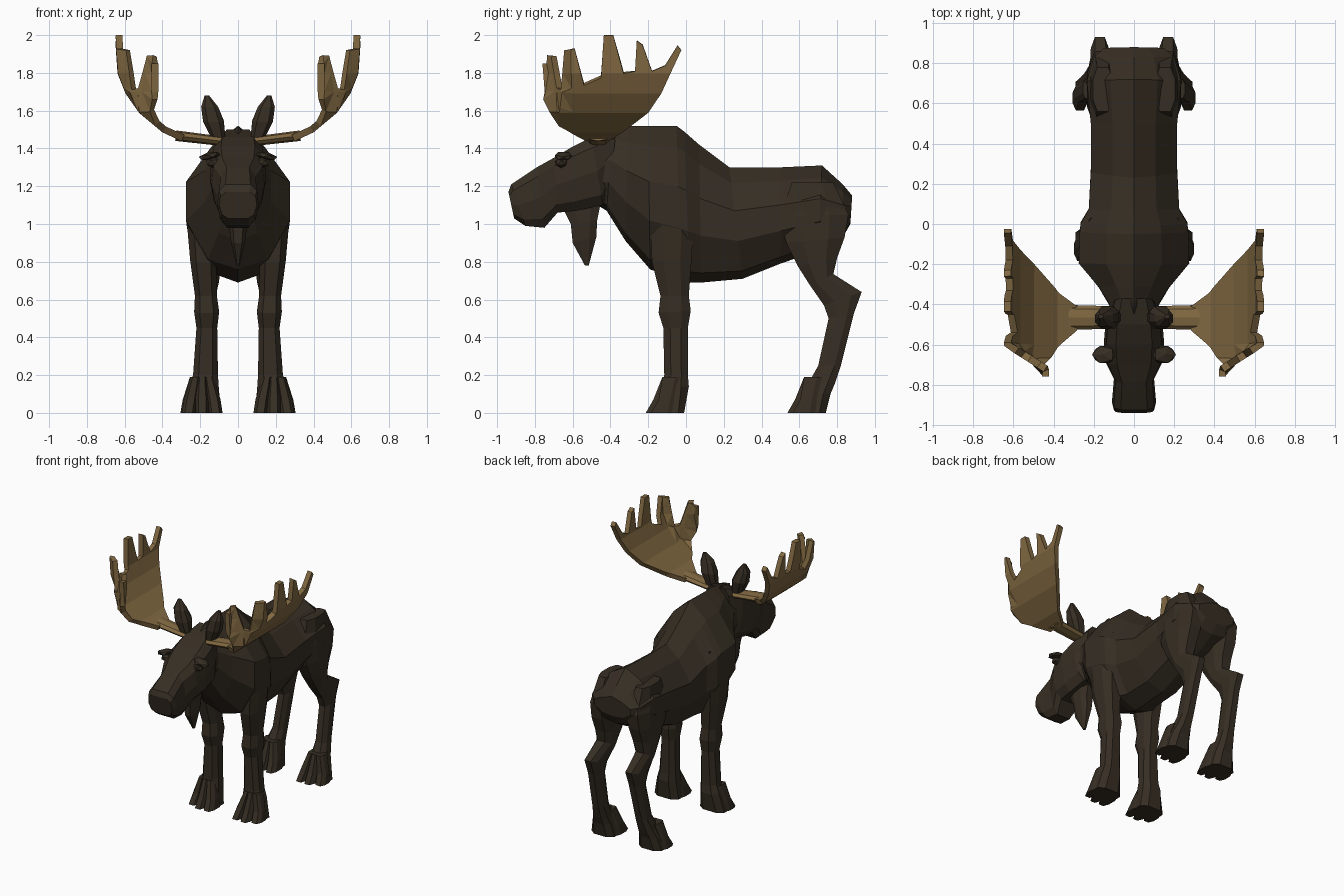
import bpy, bmesh
from mathutils import Matrix, Vector

cube = bpy.data.objects.get("Cube")
if cube:
    bpy.data.objects.remove(cube, do_unlink=True)


def material(name, rgb):
    m = bpy.data.materials.new(name)
    m.use_nodes = True
    m.diffuse_color = (*rgb, 1)
    bsdf = next(n for n in m.node_tree.nodes if n.type == 'BSDF_PRINCIPLED')
    bsdf.inputs["Base Color"].default_value = (*rgb, 1)
    bsdf.inputs["Roughness"].default_value = 0.9
    return m


FUR = material("dark brown fur", (0.037, 0.027, 0.017))
HORN = material("tan antler", (0.22, 0.14, 0.054))


def finish(name, bm, mat, mirror=False, thickness=0):
    bmesh.ops.recalc_face_normals(bm, faces=bm.faces[:])
    me = bpy.data.meshes.new(name)
    bm.to_mesh(me)
    bm.free()
    me.materials.append(mat)
    ob = bpy.data.objects.new(name, me)
    bpy.context.scene.collection.objects.link(ob)
    if thickness:
        s = ob.modifiers.new("Thickness", 'SOLIDIFY')
        s.thickness, s.offset = thickness, 0
    if mirror:
        ob.modifiers.new("Mirror", 'MIRROR').use_clip = False
    return ob


# Half cross-sections: (share of half width, share of the way from end to start)
TORSO = [(0, 1), (.5, .86), (1, .61), (1, .34), (.58, .07), (0, 0)]
HEAD = [(.6, 1), (.92, .85), (1, .5), (.85, .15), (.55, 0)]
LIMB = [(.55, 1), (1, .72), (1, .28), (.55, 0)]


def loft(name, profile, rings, mirror=False):
    """Each ring: start y, z, end y, z, half width, optional centre x."""
    bm = bmesh.new()
    loops = []
    for y1, z1, y2, z2, w, *cx in rings:
        a, b = Vector((0, y1, z1)), Vector((0, y2, z2))
        c = cx[0] if cx else 0
        left = [(-f, t) for f, t in reversed(profile) if f > 0]
        loops.append([bm.verts.new(b.lerp(a, t) + Vector((c + f * w, 0, 0)))
                      for f, t in profile + left])
    n = len(loops[0])
    for p, q in zip(loops, loops[1:]):
        for i in range(n):
            j = (i + 1) % n
            bm.faces.new((p[i], p[j], q[j], q[i]))
    bm.faces.new(loops[0])
    bm.faces.new(loops[-1])
    return finish(name, bm, FUR, mirror)


# Body from rump to neck
loft("body", TORSO, [
    (.88, 1.15, .87, 1.0, .15), (.83, 1.21, .83, .93, .2),
    (.72, 1.31, .70, .86, .235), (.5, 1.30, .5, .79, .215),
    (.23, 1.30, .3, .71, .215), (.07, 1.42, .08, .69, .225),
    (-.01, 1.49, .02, .69, .265), (-.05, 1.52, -.03, .70, .27),
    (-.2, 1.52, -.19, .76, .275), (-.31, 1.52, -.32, .91, .175),
    (-.39, 1.51, -.42, 1.07, .12), (-.46, 1.47, -.47, 1.1, .12)])

# Head and muzzle
loft("head", HEAD, [
    (-.37, 1.5, -.40, 1.2, .1), (-.5, 1.46, -.44, 1.1, .14),
    (-.6, 1.41, -.58, 1.07, .15), (-.70, 1.35, -.68, 1.06, .14),
    (-.79, 1.3, -.75, .98, .1), (-.925, 1.21, -.85, .99, .11),
    (-.94, 1.17, -.91, 1.03, .1)])

# Throat flap
loft("dewlap", LIMB, [
    (-.66, 1.1, -.45, 1.12, .05), (-.61, 1.0, -.47, 1.02, .05),
    (-.6, .9, -.475, .93, .038), (-.535, .78, -.515, .78, .008)])

# Ears
loft("ears", LIMB, [
    (-.5, 1.44, -.43, 1.44, .035, .1), (-.52, 1.54, -.41, 1.55, .055, .13),
    (-.51, 1.62, -.43, 1.62, .045, .15), (-.47, 1.68, -.45, 1.68, .012, .165)],
    mirror=True)

# Brows and eyes
bm = bmesh.new()
for centre, size, tilt in (((.15, -.65, 1.36), (.065, .05, .022), .25),
                           ((.13, -.66, 1.325), (.045, .035, .03), 0)):
    bmesh.ops.create_icosphere(
        bm, subdivisions=1, radius=1,
        matrix=Matrix.Translation(centre) @ Matrix.Rotation(tilt, 4, 'Y')
        @ Matrix.Diagonal((*size, 1)))
finish("eyes", bm, FUR, mirror=True)

# Legs, running down into the hoof heels
loft("front_legs", LIMB, [
    (-.17, 1.22, .03, 1.22, .06, .185), (-.19, 1.0, .04, 1.0, .08, .19),
    (-.18, .8, .03, .82, .07, .183),
    (-.135, .62, .015, .62, .058, .17), (-.145, .53, .025, .54, .066, .166),
    (-.12, .45, .01, .45, .055, .165), (-.115, .2, .01, .2, .066, .172),
    (-.13, .13, .015, .14, .078, .18), (-.12, 0, -.01, 0, .1, .19)], mirror=True)
loft("hind_legs", LIMB, [
    (.56, 1.22, .78, 1.22, .05, .155), (.5, 1.04, .86, 1.05, .075, .155),
    (.53, .9, .84, .93, .08, .155),
    (.59, .78, .8, .82, .07, .157), (.66, .67, .78, .735, .06, .162),
    (.73, .57, .93, .64, .045, .17), (.755, .5, .89, .53, .042, .17),
    (.7, .25, .82, .25, .045, .18), (.65, .16, .79, .16, .058, .188),
    (.63, .1, .765, .1, .075, .193), (.62, 0, .74, 0, .095, .197)], mirror=True)

# Split toes, inner to outer
for name, y, shift in (("front", -.21, 0), ("hind", .54, .007)):
    for label, x, step in (("inner", .118, 0), ("middle", .19, -.003),
                           ("outer", .262, .025)):
        x += shift
        near = .5 * x + .095
        loft(f"{name}_{label}_toes", LIMB, [
            (y + .085, .19, y + .18, .19, .025, near),
            (y + .04 + step, .07, y + .15, .07, .036, .85 * x + .028),
            (y + step, 0, y + .15, 0, .036, x)], mirror=True)

# Antler palms: flat outline cut into bands, then bent outward
OUTLINE = [
    (-.53, 1.455), (-.41, 1.455), (-.32, 1.51), (-.2, 1.6), (-.13, 1.7),
    (-.025, 1.92), (-.045, 1.945), (-.11, 1.84), (-.18, 1.81),
    (-.23, 1.95), (-.26, 1.97), (-.27, 1.81), (-.33, 1.8),
    (-.385, 2.0), (-.435, 2.0), (-.45, 1.78), (-.54, 1.74),
    (-.59, 1.93), (-.63, 1.92), (-.65, 1.71), (-.67, 1.72),
    (-.7, 1.89), (-.72, 1.89), (-.73, 1.85), (-.76, 1.85),
    (-.745, 1.66), (-.67, 1.53)]
BEND = [(1.45, .28), (1.5, .39), (1.6, .51), (1.7, .58), (1.8, .62), (2.01, .635)]


def bend(y, z):
    x = BEND[-1][1]
    for (z0, x0), (z1, x1) in zip(BEND, BEND[1:]):
        if z0 <= z <= z1:
            x = x0 + (x1 - x0) * (z - z0) / (z1 - z0)
    t = min(max((-.6 - y) / .12, 0), 1)
    return min(x, .63 - .19 * t)


bm = bmesh.new()
bm.faces.new([bm.verts.new((0, y, z)) for y, z in OUTLINE])
bmesh.ops.triangulate(bm, faces=bm.faces[:])
cuts = [((0, 0, z), (0, 0, 1)) for z, _ in BEND[1:-1]]
cuts += [((0, y, 0), (0, 1, 0)) for y in (-.66, -.6, -.35)]
for co, no in cuts:
    bmesh.ops.bisect_plane(bm, geom=bm.verts[:] + bm.edges[:] + bm.faces[:],
                           dist=1e-4, plane_co=co, plane_no=no)
for v in bm.verts:
    v.co.x = bend(v.co.y, v.co.z)
bmesh.ops.triangulate(bm, faces=bm.faces[:])
finish("antler_palms", bm, HORN, mirror=True, thickness=.036)

# Antler beams, flattened rods joining head and palms
bm = bmesh.new()
bmesh.ops.create_cone(
    bm, cap_ends=True, segments=8, radius1=.055, radius2=.062, depth=.26,
    matrix=Matrix.Translation((.2, -.465, 1.452))
    @ Matrix.Rotation(-.12, 4, 'Y') @ Matrix.Diagonal((1, 1, .45, 1))
    @ Matrix.Rotation(1.5708, 4, 'Y'))
finish("antler_beams", bm, HORN, mirror=True)
